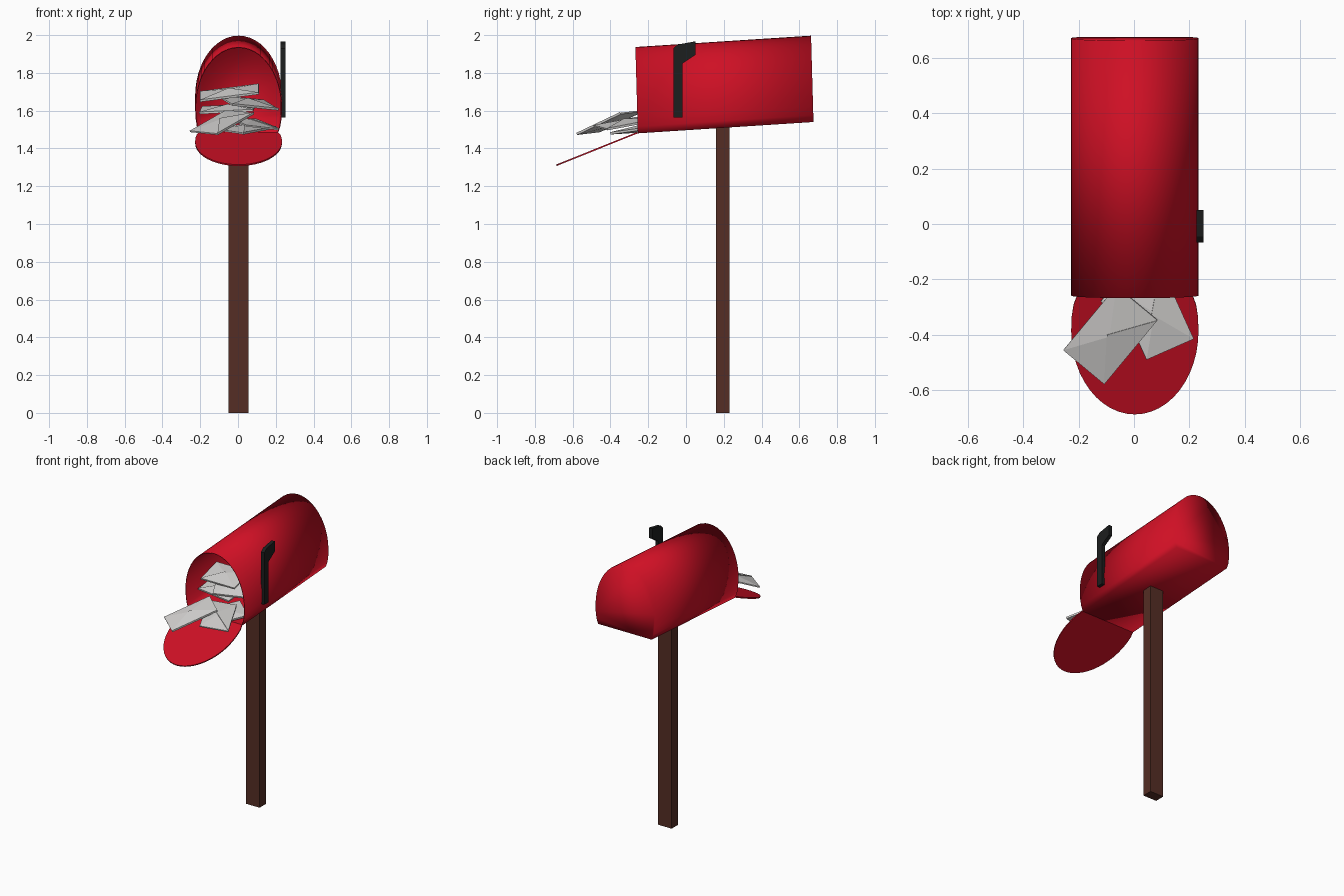
import bpy, bmesh, math
from mathutils import Vector

cube = bpy.data.objects.get("Cube")
if cube:
    bpy.data.objects.remove(cube, do_unlink=True)


def material(name, rgb, rough=0.6):
    m = bpy.data.materials.new(name)
    m.use_nodes = True
    m.diffuse_color = (*rgb, 1)
    shader = m.node_tree.nodes["Principled BSDF"]
    shader.inputs["Base Color"].default_value = (*rgb, 1)
    shader.inputs["Roughness"].default_value = rough
    return m


RED = material("red paint", (0.62, 0.005, 0.018))
BROWN = material("brown wood", (0.09, 0.027, 0.018))
BLACK = material("black metal", (0.012, 0.013, 0.013))
PAPER = material("pale paper", (0.64, 0.63, 0.62))


def finish(name, bm, mat, smooth=False):
    bmesh.ops.recalc_face_normals(bm, faces=bm.faces)
    me = bpy.data.meshes.new(name)
    bm.to_mesh(me)
    bm.free()
    me.materials.append(mat)
    ob = bpy.data.objects.new(name, me)
    bpy.context.collection.objects.link(ob)
    if smooth:
        me.shade_smooth()
    return ob


def thicken(ob, amount):
    mod = ob.modifiers.new("Thickness", "SOLIDIFY")
    mod.thickness = amount
    mod.offset = -1


# Arched outline as (x, fraction of height), narrowing towards the flat base
HALF_WIDTH, CENTRE_X, SPRING = 0.23, 0.003, 0.3
lower = [(0.208, 0), (0.221, 0.08), (0.228, 0.18)]
arch = [(HALF_WIDTH * math.cos(math.pi * i / 24),
         SPRING + (1 - SPRING) * math.sin(math.pi * i / 24)) for i in range(25)]
outline = lower + arch + [(-x, h) for x, h in reversed(lower)]


def ring(bm, origin, up):
    return [bm.verts.new(origin + up * h + Vector((x + CENTRE_X, 0, 0))) for x, h in outline]


hinge = Vector((0, -0.255, 1.48))

# Box: open at the front, closed at the back
bm = bmesh.new()
up = Vector((0, -0.013, 0.457))
front = ring(bm, hinge, up)
back = ring(bm, hinge + Vector((0, 0.93, 0.06)), up)
for i in range(len(front)):
    j = (i + 1) % len(front)
    bm.faces.new((front[i], front[j], back[j], back[i]))
bm.faces.new(back)
box = finish("mailbox_body", bm, RED, True)
thicken(box, 0.005)

# Open door hanging from the front lower edge
bm = bmesh.new()
bm.faces.new(ring(bm, hinge, Vector((0, -0.43, -0.173))))
door = finish("mailbox_door", bm, RED)
thicken(door, 0.008)

# Post
bm = bmesh.new()
bmesh.ops.create_cube(bm, size=1)
for v in bm.verts:
    v.co = Vector((0.003 + v.co.x * 0.105, 0.195 + v.co.y * 0.07, (v.co.z + 0.5) * 1.512))
finish("post", bm, BROWN)

# Signal flag on the left side
bm = bmesh.new()
flag = [(-0.066, 1.565), (-0.018, 1.565), (-0.018, 1.85), (0.05, 1.895),
        (0.05, 1.967), (-0.045, 1.95), (-0.066, 1.93)]
face = bm.faces.new([bm.verts.new((0.226, y, z)) for y, z in flag])
side = bmesh.ops.extrude_face_region(bm, geom=[face])["geom"]
bmesh.ops.translate(bm, vec=(0.025, 0, 0), verts=[g for g in side if isinstance(g, bmesh.types.BMVert)])
finish("signal_flag", bm, BLACK)


# Envelope: padded sheet with a triangular flap along its first edge
def envelope(name, corner, long_end, short_end):
    a, b, d = Vector(corner), Vector(long_end), Vector(short_end)
    c = b + d - a
    normal = (b - a).cross(d - a).normalized()
    bm = bmesh.new()
    rims = []
    for sign in (-1, 1):
        rim = [bm.verts.new(p + normal * 0.004 * sign) for p in (a, b, c, d)]
        tip = bm.verts.new((a + c) / 2 + normal * 0.02 * sign)
        for i in range(4):
            bm.faces.new((rim[i], rim[(i + 1) % 4], tip))
        rims.append(rim)
    for i in range(4):
        j = (i + 1) % 4
        bm.faces.new((rims[0][i], rims[0][j], rims[1][j], rims[1][i]))
    low = [a + normal * 0.004, b + normal * 0.004, (a + c) / 2 + (d - a) * 0.06 + normal * 0.02]
    top = [bm.verts.new(p + normal * 0.004) for p in low]
    base = [bm.verts.new(p) for p in low]
    bm.faces.new(top)
    bm.faces.new(base)
    for i in range(3):
        j = (i + 1) % 3
        bm.faces.new((base[i], base[j], top[j], top[i]))
    finish(name, bm, PAPER)


letters = [
    ((-0.107, -0.578, 1.475), (0.085, -0.347, 1.585), (-0.255, -0.455, 1.49)),
    ((0.215, -0.415, 1.5), (0.095, -0.15, 1.55), (0.045, -0.49, 1.52)),
    ((0.03, -0.4, 1.478), (0.2, -0.17, 1.51), (-0.12, -0.28, 1.5)),
    ((-0.03, -0.24, 1.63), (0.215, -0.1, 1.605), (-0.11, -0.07, 1.68)),
    ((-0.2, -0.13, 1.65), (0.11, -0.2, 1.69), (-0.2, 0.05, 1.7)),
    ((-0.205, -0.15, 1.585), (0.08, -0.22, 1.6), (-0.19, 0.03, 1.62)),
]
for i, pts in enumerate(letters):
    envelope(f"letter_{i + 1}", *pts)
